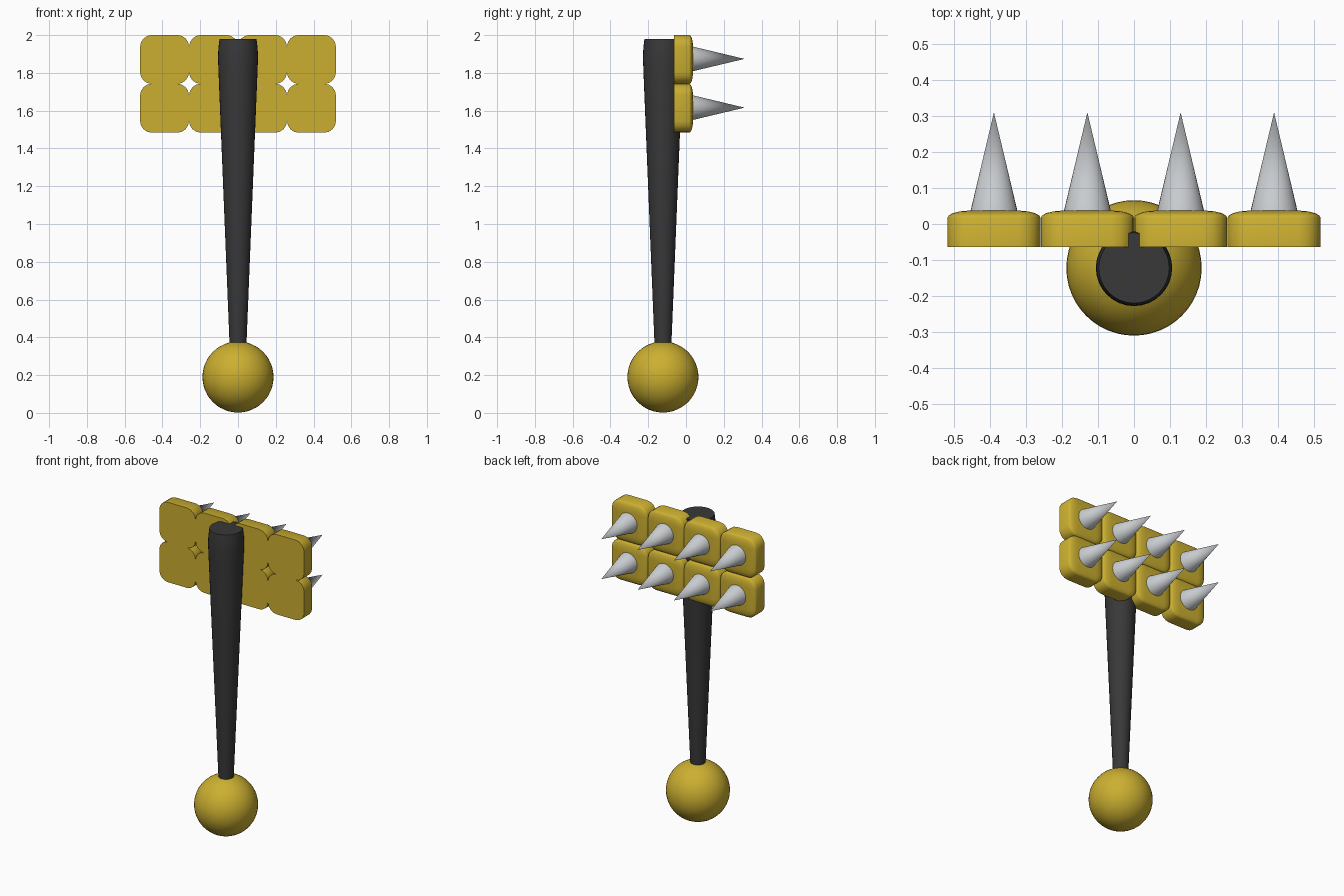
import bpy, bmesh, math
from mathutils import Matrix

if "Cube" in bpy.data.objects:
    bpy.data.objects.remove(bpy.data.objects["Cube"])


def material(name, color):
    m = bpy.data.materials.new(name)
    m.diffuse_color = color
    m.use_nodes = True
    m.node_tree.nodes["Principled BSDF"].inputs["Base Color"].default_value = m.diffuse_color
    return m


gold = material("gold", (0.60, 0.43, 0.03, 1))
dark = material("dark_grip", (0.04, 0.04, 0.042, 1))
steel = material("steel", (0.58, 0.60, 0.62, 1))
AXIS_Y = -0.122


def make_object(name, bm, mat, angle=35):
    bmesh.ops.recalc_face_normals(bm, faces=bm.faces[:])
    mesh = bpy.data.meshes.new(name)
    bm.to_mesh(mesh)
    bm.free()
    mesh.materials.append(mat)
    ob = bpy.data.objects.new(name, mesh)
    bpy.context.collection.objects.link(ob)
    bpy.ops.object.select_all(action='DESELECT')
    ob.select_set(True)
    bpy.context.view_layer.objects.active = ob
    bpy.ops.object.shade_smooth_by_angle(angle=math.radians(angle))
    return ob


def loft(rings):
    """Skin a stack of closed rings and cap both ends."""
    bm = bmesh.new()
    rows = [[bm.verts.new(p) for p in ring] for ring in rings]
    n = len(rows[0])
    for a, b in zip(rows, rows[1:]):
        for i in range(n):
            j = (i + 1) % n
            bm.faces.new((a[i], a[j], b[j], b[i]))
    bm.faces.new(rows[0][::-1])
    bm.faces.new(rows[-1])
    return bm


def rounded_square(half, radius, y, cx, cz, steps=4):
    pts = []
    for q in range(4):
        mid = math.radians(45 + 90 * q)
        ox = math.copysign(half - radius, math.cos(mid))
        oz = math.copysign(half - radius, math.sin(mid))
        for s in range(steps + 1):
            t = math.radians(90 * q + 90 * s / steps)
            pts.append((cx + ox + radius * math.cos(t), y,
                        cz + oz + radius * math.sin(t)))
    return pts


# pommel ball
bm = bmesh.new()
bmesh.ops.create_uvsphere(bm, u_segments=48, v_segments=24, radius=0.188,
                          matrix=Matrix.Translation((0, AXIS_Y, 0.19)))
make_object("pommel_ball", bm, gold)

# tapered handle, narrowing slightly at the top
profile = [(0.042, 0.30), (0.045, 0.37), (0.103, 1.80), (0.106, 1.88),
           (0.104, 1.93), (0.098, 1.979)]
rings = [[(r * math.cos(math.tau * i / 32), AXIS_Y + r * math.sin(math.tau * i / 32), z)
          for i in range(32)] for r, z in profile]
make_object("handle", loft(rings), dark)

# eight cushioned plates, each with a spike on the back
HALF, ROUND, DOME = 0.1295, 0.062, 0.020
for row, cz in enumerate((1.613, 1.871)):
    for col, cx in enumerate((-0.389, -0.1295, 0.1295, 0.389)):
        rings = [rounded_square(HALF, ROUND, -0.064, cx, cz)]
        for s in range(5):
            t = math.radians(84 * s / 4)
            inset = ROUND * (1 - math.cos(t))
            rings.append(rounded_square(HALF - inset, ROUND - inset,
                                        0.017 + DOME * math.sin(t), cx, cz))
        make_object(f"plate_{row}_{col}", loft(rings), gold)

        # spike pointing along +y
        bm = bmesh.new()
        bmesh.ops.create_cone(bm, cap_ends=True, segments=32, radius1=0.069,
                              radius2=0, depth=0.29,
                              matrix=Matrix.Translation((cx, 0.165, cz + 0.003))
                              @ Matrix.Rotation(-math.pi / 2, 4, 'X'))
        make_object(f"spike_{row}_{col}", bm, steel)
